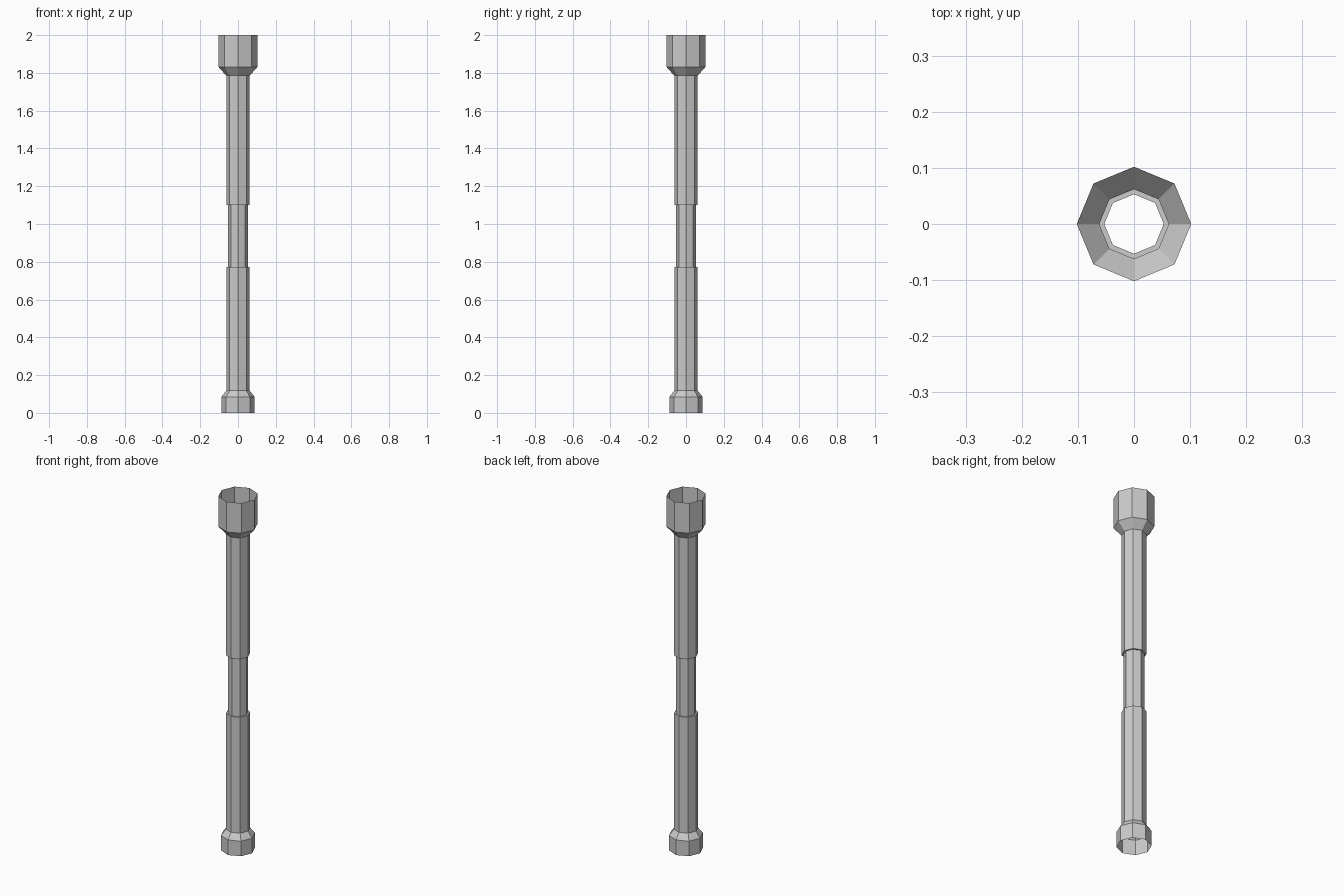
import bpy
from math import cos, sin, tau

if "Cube" in bpy.data.objects:
    bpy.data.objects.remove(bpy.data.objects["Cube"])

SIDES = 8


def lathe(name, profile):
    """Open eight-sided shell from (radius, z) points, corners on the axes."""
    verts = [(r * cos(tau * i / SIDES), r * sin(tau * i / SIDES), z)
             for r, z in profile for i in range(SIDES)]
    faces = []
    for k in range(len(profile) - 1):
        a, b = k * SIDES, (k + 1) * SIDES
        for i in range(SIDES):
            j = (i + 1) % SIDES
            faces.append((a + i, a + j, b + j, b + i))
    mesh = bpy.data.meshes.new(name)
    mesh.from_pydata(verts, [], faces)
    obj = bpy.data.objects.new(name, mesh)
    bpy.context.collection.objects.link(obj)
    return obj


SHAFT, NECK, BASE, HEAD = 0.062, 0.053, 0.088, 0.102

# Flared foot, open underneath
lathe("foot_collar", [(BASE, 0), (BASE, 0.085), (SHAFT, 0.118)])
# Lower tube
lathe("lower_shaft", [(SHAFT, 0.118), (SHAFT, 0.772)])
# Narrow middle with its flat ledges
lathe("grip_neck", [(SHAFT, 0.772), (NECK, 0.772), (NECK, 1.10), (SHAFT, 1.10)])
# Upper tube
lathe("upper_shaft", [(SHAFT, 1.10), (SHAFT, 1.785)])
# Wide cup, open on top
lathe("head_cup", [(SHAFT, 1.785), (HEAD, 1.83), (HEAD, 2.0)])
